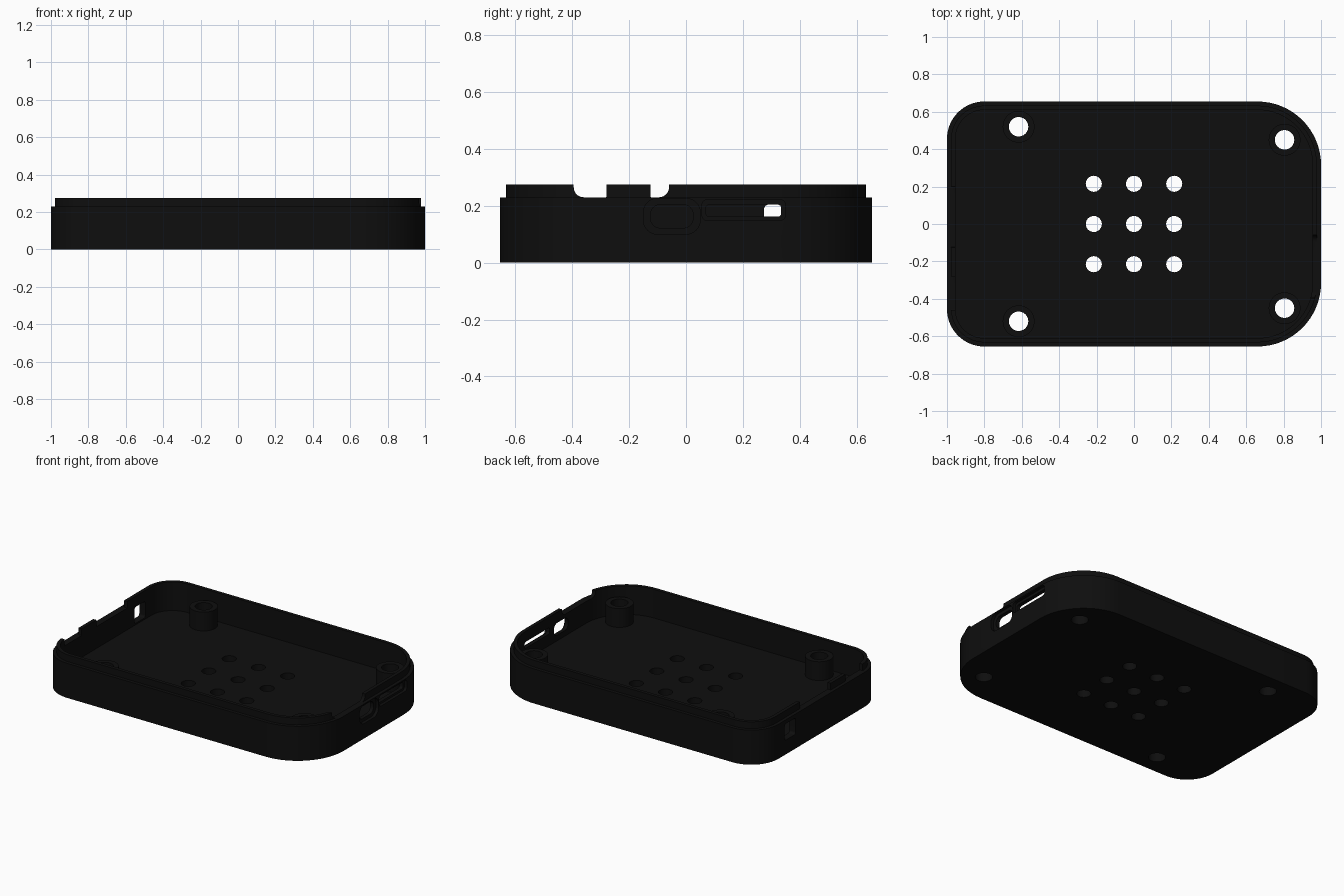
import bpy, bmesh, math
from mathutils import Vector

if "Cube" in bpy.data.objects:
    bpy.data.objects.remove(bpy.data.objects["Cube"])

black = bpy.data.materials.new("matte_black")
black.diffuse_color = (0.0045, 0.0045, 0.0045, 1)
black.use_nodes = True
black.node_tree.nodes["Principled BSDF"].inputs["Base Color"].default_value = black.diffuse_color


def rounded(x0, x1, y0, y1, radii, steps=16):
    """Rounded rectangle; radii run bottom-left, bottom-right, top-right, top-left."""
    pts = []
    corners = [(x0, y0, 1, 1), (x1, y0, -1, 1), (x1, y1, -1, -1), (x0, y1, 1, -1)]
    for i, ((x, y, sx, sy), r) in enumerate(zip(corners, radii)):
        for k in range(steps + 1):
            a = math.pi * (1 + i / 2) + math.pi / 2 * k / steps
            pts.append((x + sx * r + r * math.cos(a), y + sy * r + r * math.sin(a)))
    return pts


def prism(name, pts, lo, hi, along_x=False):
    """Extrude a profile in z, or a (y, z) profile along x."""
    place = (lambda p, h: (h, p[0], p[1])) if along_x else (lambda p, h: (p[0], p[1], h))
    bm = bmesh.new()
    face = bm.faces.new([bm.verts.new(place(p, lo)) for p in pts])
    ext = bmesh.ops.extrude_face_region(bm, geom=[face])
    moved = [v for v in ext["geom"] if isinstance(v, bmesh.types.BMVert)]
    step = Vector((hi - lo, 0, 0)) if along_x else Vector((0, 0, hi - lo))
    bmesh.ops.translate(bm, vec=step, verts=moved)
    bmesh.ops.recalc_face_normals(bm, faces=bm.faces[:])
    mesh = bpy.data.meshes.new(name)
    bm.to_mesh(mesh)
    bm.free()
    obj = bpy.data.objects.new(name, mesh)
    bpy.context.collection.objects.link(obj)
    return obj


def plan(inset):
    """Case outline, with larger corners on the right."""
    rl, rr = 0.2 - inset, 0.34 - inset
    return rounded(-1 + inset, 1 - inset, -0.655 + inset, 0.655 - inset, (rl, rr, rr, rl))


def circle(x, y, r, n=40):
    return [(x + r * math.cos(2 * math.pi * k / n), y + r * math.sin(2 * math.pi * k / n))
            for k in range(n)]


def combine(tool, operation):
    mod = case.modifiers.new("shape", 'BOOLEAN')
    mod.operation, mod.solver, mod.object = operation, 'EXACT', tool
    bpy.context.view_layer.objects.active = case
    bpy.ops.object.modifier_apply(modifier=mod.name)
    bpy.data.objects.remove(tool, do_unlink=True)


# Case: outer shell, stepped lip and cavity
FLOOR, SHOULDER, TOP = 0.085, 0.23, 0.275
case = prism("case_tray", plan(0), 0, SHOULDER)
combine(prism("lip", plan(0.022), 0.02, TOP), 'UNION')
combine(prism("cavity", plan(0.045), FLOOR, 0.5), 'DIFFERENCE')

# Screw bosses with through holes
for x, y in [(-0.617, 0.52), (0.805, 0.45)]:
    for s in (1, -1):
        combine(prism("boss", circle(x, s * y, 0.085), 0.04, 0.21), 'UNION')
        combine(prism("bore", circle(x, s * y, 0.052), -0.1, 0.4), 'DIFFERENCE')

# Vent holes in the floor
for i in (-1, 0, 1):
    for j in (-1, 0, 1):
        combine(prism("vent", circle(i * 0.215, j * 0.215, 0.043, 32), -0.1, 0.4), 'DIFFERENCE')

# Wall openings: y range, z range, corner radius, x range
openings = [
    (-0.15, 0.05, 0.10, 0.226, 0.05, 0.98, 1.1),      # oval port recess
    (-0.125, 0.025, 0.122, 0.204, 0.035, 0.9, 1.1),   # oval port
    (0.056, 0.35, 0.148, 0.222, 0.02, 0.98, 1.1),     # slot recess
    (0.07, 0.335, 0.162, 0.204, 0.012, 0.9, 1.1),     # slot
    (-0.395, -0.06, SHOULDER, 0.4, 0.035, 0.9, 1.1),  # right lip notch
    (0.275, 0.39, 0.095, 0.204, 0.015, -1.1, -0.9),   # left port
    (-0.46, -0.28, SHOULDER, 0.4, 0.002, -1.1, -0.9),  # left lip notches
    (-0.125, 0.2, SHOULDER, 0.4, 0.002, -1.1, -0.9),
]
for y0, y1, z0, z1, r, x0, x1 in openings:
    combine(prism("opening", rounded(y0, y1, z0, z1, (r,) * 4, 8), x0, x1, True), 'DIFFERENCE')

case.data.materials.clear()
case.data.materials.append(black)
for p in case.data.polygons:
    p.material_index = 0
bpy.ops.object.select_all(action='DESELECT')
case.select_set(True)
bpy.context.view_layer.objects.active = case
bpy.ops.object.shade_smooth_by_angle(angle=math.radians(30))
